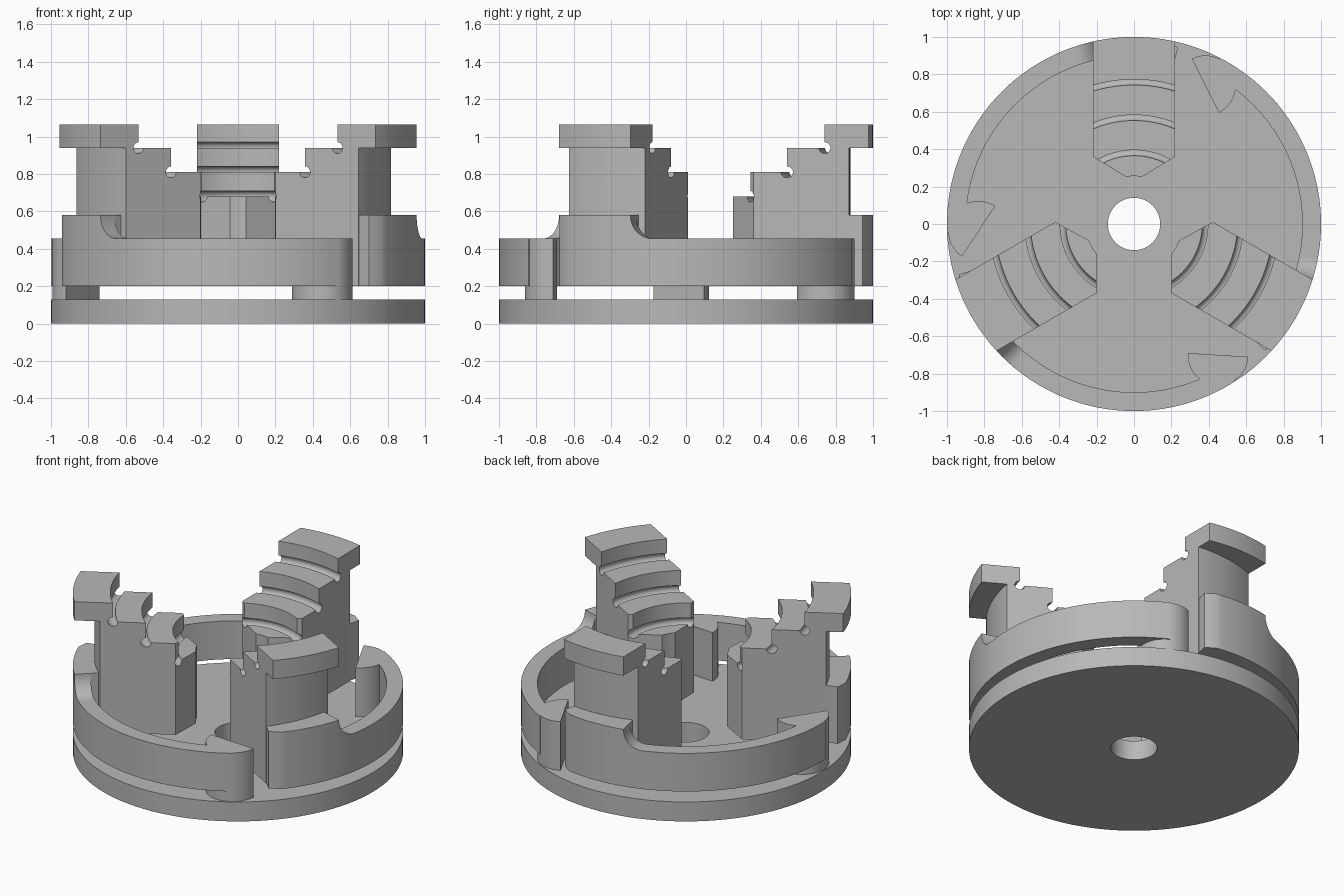
import bpy, bmesh
from math import sin, cos, pi, radians, degrees, hypot, atan2, asin, sqrt

cube = bpy.data.objects.get("Cube")
if cube:
    bpy.data.objects.remove(cube)

grey = bpy.data.materials.new("machined_grey")
grey.use_nodes = True
COLOUR = (0.48, 0.48, 0.48, 1)
grey.diffuse_color = COLOUR
for node in grey.node_tree.nodes:
    if node.type == 'BSDF_PRINCIPLED':
        node.inputs["Base Color"].default_value = COLOUR


def loft(name, rings, closed=False):
    """Skin a row of equal loops, capping both ends unless closed."""
    bm = bmesh.new()
    loops = [[bm.verts.new(p) for p in ring] for ring in rings]
    n = len(loops[0])
    for i in range(len(loops) - (0 if closed else 1)):
        a, b = loops[i], loops[(i + 1) % len(loops)]
        for j in range(n):
            k = (j + 1) % n
            bm.faces.new((a[j], a[k], b[k], b[j]))
    if not closed:
        bm.faces.new(loops[0])
        bm.faces.new(loops[-1])
    bmesh.ops.recalc_face_normals(bm, faces=bm.faces)
    mesh = bpy.data.meshes.new(name)
    bm.to_mesh(mesh)
    bm.free()
    mesh.materials.append(grey)
    obj = bpy.data.objects.new(name, mesh)
    bpy.context.collection.objects.link(obj)
    return obj


def prism(name, outline, z0, z1):
    return loft(name, [[(x, y, z) for x, y in outline] for z in (z0, z1)])


def revolve(name, profile, a0, a1, steps):
    full = a1 - a0 >= 360
    angles = [radians(a0 + (a1 - a0) * i / steps) for i in range(steps + (not full))]
    return loft(name, [[(r * cos(a), r * sin(a), z) for r, z in profile] for a in angles], full)


def arc(cx, cy, r, a0, a1, steps):
    """Points on an arc, angles in degrees."""
    ts = [radians(a0 + (a1 - a0) * i / steps) for i in range(steps + 1)]
    return [(cx + r * cos(t), cy + r * sin(t)) for t in ts]


def intersect(obj, helper):
    mod = obj.modifiers.new("trim", 'BOOLEAN')
    mod.operation, mod.solver, mod.object = 'INTERSECT', 'EXACT', helper
    deps = bpy.context.evaluated_depsgraph_get()
    result = bpy.data.meshes.new_from_object(obj.evaluated_get(deps))
    obj.modifiers.clear()
    obj.data = result


def smooth(obj):
    bpy.ops.object.select_all(action='DESELECT')
    obj.select_set(True)
    bpy.context.view_layer.objects.active = obj
    bpy.ops.object.shade_smooth_by_angle(angle=radians(30))


# Base plate with centre bore
BASE_TOP, LOW, RIM_TOP, FLANGE_TOP = 0.13, 0.2, 0.455, 0.58
HEAD_LOW, HEAD_TOP, HALF = 0.94, 1.065, 0.22
base = revolve("base_plate", [(0.14, 0), (1, 0), (1, BASE_TOP), (0.14, BASE_TOP)], 0, 360, 144)
smooth(base)

# Stepped gripping profile with a round relief groove in each corner
steps_profile = [(0.256, LOW)]
for radius, floor in ((0.395, 0.68), (0.583, 0.81), (0.773, HEAD_LOW)):
    if len(steps_profile) == 1:
        steps_profile.append((0.256, floor))
    else:
        steps_profile.append((steps_profile[-1][0], floor))
    steps_profile += arc(radius, floor, 0.03, 180, 450, 14)
steps_profile += [(0.773, HEAD_TOP), (1, HEAD_TOP), (1, LOW)]
helper = revolve("step_helper", steps_profile, 35, 145, 66)
helper.hide_render = True

# Jaw body: pointed inner end, slightly skewed round back
back_centre = (0.103, -0.021)
back_angles = [degrees(atan2(y - back_centre[1], x - back_centre[0]))
               for x, y in ((HALF, 0.872), (-HALF, 0.82))]
body_outline = [(-HALF, 0.36), (-0.04, 0.25), (0.04, 0.25), (HALF, 0.36)]
body_outline += arc(*back_centre, 0.9, *back_angles, 16)
body = prism("jaw_body", body_outline, LOW, HEAD_LOW)

# Jaw head: overhanging top step
head = prism("jaw_head", [(-HALF, 0.6), (HALF, 0.6), (HALF, 1.1), (-HALF, 1.1)], HEAD_LOW, HEAD_TOP)
for part in (body, head):
    intersect(part, helper)
    smooth(part)
bpy.data.objects.remove(helper)


def rim(name, stations):
    """Rim section from stations of angle, inner radius, outer radius and top."""
    rings = []
    for a, r0, r1, top in stations:
        c, s = cos(radians(a)), sin(radians(a))
        rings.append([(r * c, r * s, z) for r, z in ((r0, LOW), (r1, LOW), (r1, top), (r0, top))])
    obj = loft(name, rings)
    smooth(obj)
    return obj


# Flange behind the jaw, with a bevelled free end
edge = 90 + degrees(asin(HALF))
flange_stations = [(degrees(atan2(0.943, 0.235)), 0.8, hypot(0.943, 0.235), FLANGE_TOP)]
flange_stations += [(80 + (edge - 80) * i / 12, 0.8, 1, FLANGE_TOP) for i in range(13)]
flange = rim("jaw_flange", flange_stations)

# Curved arm: concave blend down from the flange, then a level run
ARM_END = 182.7
blend = [(edge + 6.8 * (1 - cos(t)), 0.9, 1, FLANGE_TOP - (FLANGE_TOP - RIM_TOP) * sin(t))
         for t in (pi / 2 * i / 10 for i in range(11))]
start = blend[-1][0]
run = [(start + (ARM_END - start) * i / 36, 0.9, 1, RIM_TOP) for i in range(1, 37)]
arm = rim("spring_arm", blend + run)

# Half-round post joining the arm's end to the base, trimmed to the rim
pr, pa = 0.832, radians(ARM_END)
post_outline = []
for x, y in arc(pr * cos(pa), pr * sin(pa), 0.162, 56.5, 236.5, 32):
    k = min(1, 1 / hypot(x, y))
    post_outline.append((x * k, y * k))
post = prism("arm_post", post_outline, BASE_TOP, RIM_TOP)
smooth(post)

# Three-fold repeat around the axis
for part in (body, head, flange, arm, post):
    kind = part.name
    part.name = "back_" + kind
    for i, side in enumerate(("right_", "left_")):
        copy = part.copy()
        copy.name = side + kind
        copy.rotation_euler.z = radians(120 * (i + 1))
        bpy.context.collection.objects.link(copy)
